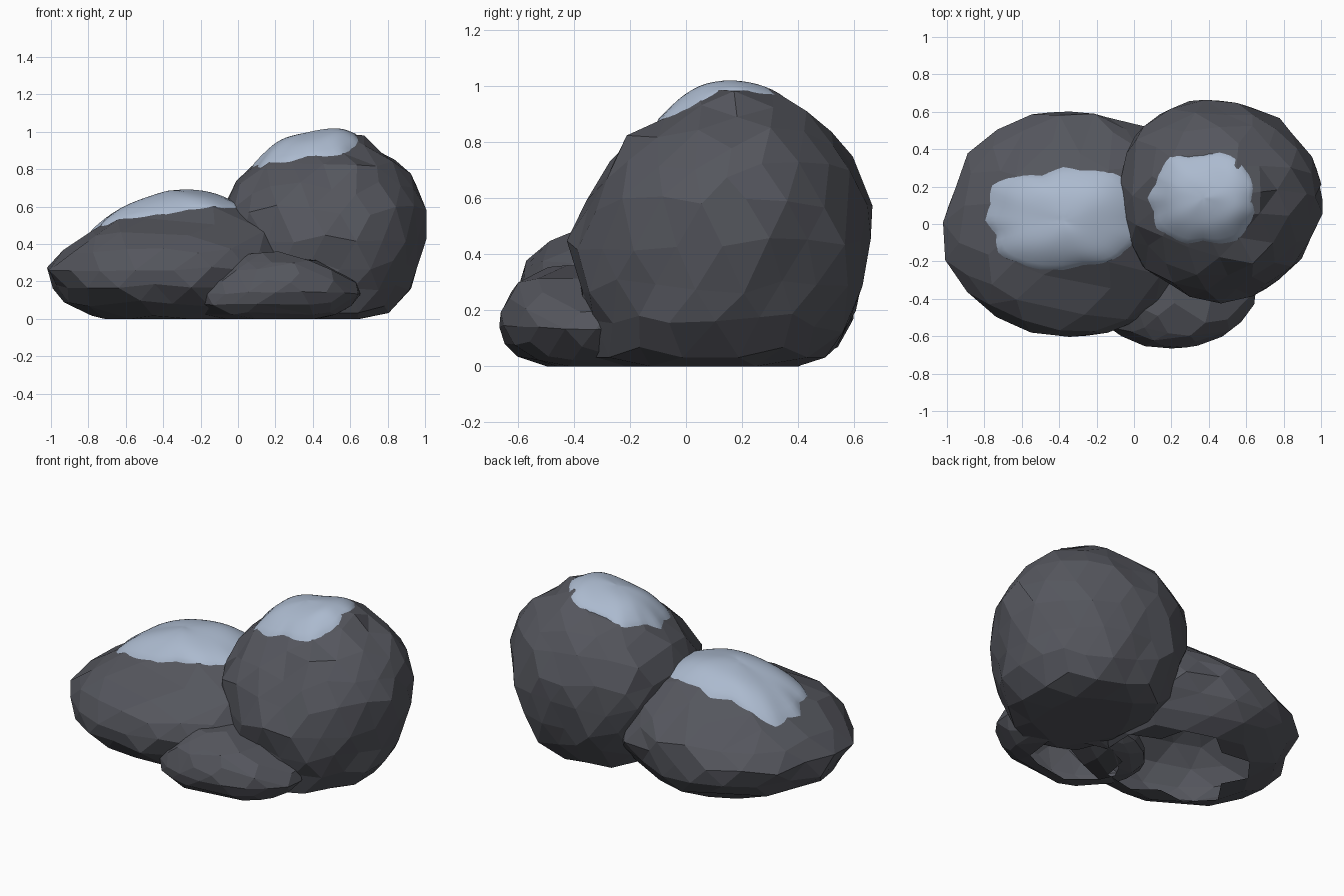
import bpy, bmesh, math, random
from mathutils import Vector
from mathutils.bvhtree import BVHTree

if "Cube" in bpy.data.objects:
    bpy.data.objects.remove(bpy.data.objects["Cube"])


def material(name, rgb):
    m = bpy.data.materials.new(name)
    m.diffuse_color = (*rgb, 1)
    m.use_nodes = True
    m.node_tree.nodes["Principled BSDF"].inputs["Base Color"].default_value = m.diffuse_color
    return m


stone = material("stone", (0.09, 0.093, 0.11))
snow = material("snow", (0.41, 0.49, 0.62))


def finish(bm, name, mat, smooth):
    me = bpy.data.meshes.new(name)
    bmesh.ops.recalc_face_normals(bm, faces=bm.faces)
    bm.to_mesh(me)
    me.materials.append(mat)
    for p in me.polygons:
        p.use_smooth = smooth
    ob = bpy.data.objects.new(name, me)
    bpy.context.collection.objects.link(ob)
    return ob


def sample(table, z):
    for a, b in zip(table, table[1:]):
        if z <= b[0]:
            f = max(0, (z - a[0]) / (b[0] - a[0]))
            return [u + (v - u) * f for u, v in zip(a[1:], b[1:])]
    return table[-1][1:]


def rock(name, table, subdiv, seed, power, jitter, zjit, base, open_base, flat,
         bumps=()):
    """Faceted boulder: table rows are z, x min, x max, y min, y max."""
    rnd = random.Random(seed)
    bm = bmesh.new()
    bmesh.ops.create_icosphere(bm, subdivisions=subdiv, radius=1)
    top = table[-1][0]
    for v in bm.verts:
        d = v.co.normalized()
        z = max(0, (d.z - base) / (1 - base)) * top
        x0, x1, y0, y1 = sample(table, z)
        a = math.atan2(d.y, d.x)
        c, s = math.cos(a), math.sin(a)
        k = (abs(c) ** power + abs(s) ** power) ** (-1 / power)
        for angle, amount in bumps:
            k *= 1 + amount * max(0, math.cos(a - math.radians(angle))) ** 5
        if d.z < base:
            k *= math.hypot(d.x, d.y) / math.sqrt(1 - base * base)
        if d.z > 0.999:
            k = 0
        k *= 1 + rnd.uniform(-jitter, jitter * 0.6)
        dz = rnd.uniform(-zjit, zjit) if z > 0.07 else 0
        v.co = ((x0 + x1) / 2 + c * k * (x1 - x0) / 2,
                (y0 + y1) / 2 + s * k * (y1 - y0) / 2, min(z + dz, top))
    if open_base:
        low = [f for f in bm.faces if max(v.co.z for v in f.verts) < 0.001]
        bmesh.ops.delete(bm, geom=low, context='FACES')
    # Merge nearly coplanar facets into larger planes
    bmesh.ops.dissolve_limit(bm, angle_limit=math.radians(flat),
                             verts=bm.verts, edges=bm.edges)
    bmesh.ops.triangulate(bm, faces=[f for f in bm.faces if len(f.verts) > 5])
    tree = BVHTree.FromBMesh(bm)
    finish(bm, name, stone, False)
    bm.free()
    return tree


def snow_cap(name, tree, cx, cy, rx, ry, depth, seed, power):
    """Soft sheet draped on a boulder, with a ragged rim tucked into it."""
    rnd = random.Random(seed)
    n, rings = 60, 14
    knots = [1 + rnd.uniform(-0.12, 0.08) for _ in range(n // 3)]
    bm = bmesh.new()
    rows = []
    for j in range(rings + 1):
        row = []
        for i in range(n if j else 1):
            a = 2 * math.pi * i / n
            c, s = math.cos(a), math.sin(a)
            k = (abs(c) ** power + abs(s) ** power) ** (-1 / power)
            f = j / rings
            p, q = knots[i // 3], knots[(i // 3 + 1) % len(knots)]
            rim = p + (q - p) * (i % 3) / 3
            k *= f * (1 + (rim - 1) * f ** 4)
            x, y = cx + rx * k * c, cy + ry * k * s
            hit = tree.ray_cast(Vector((x, y, 3)), Vector((0, 0, -1)))[0]
            z = (hit.z if hit else 0.4) + depth * (1 - f ** 4)
            row.append(bm.verts.new((x, y, z)))
        rows.append(row)
    for i in range(n):
        k = (i + 1) % n
        bm.faces.new((rows[0][0], rows[1][i], rows[1][k]))
        for a, b in zip(rows[1:], rows[2:]):
            bm.faces.new((a[i], b[i], b[k], a[k]))
    inner = [v for r in rows[:-1] for v in r]
    for _ in range(20):
        bmesh.ops.smooth_vert(bm, verts=inner, factor=0.5, use_axis_z=True)
    for v in rows[-1]:
        v.co.z -= 0.015
    finish(bm, name, snow, True)
    bm.free()


# Tall boulder on the right
tall = rock("tall_boulder", [
    (0.00, 0.12, 0.74, -0.32, 0.45), (0.04, 0.09, 0.83, -0.34, 0.53),
    (0.14, 0.03, 0.93, -0.37, 0.58), (0.37, -0.05, 0.99, -0.41, 0.67),
    (0.50, -0.09, 1.01, -0.41, 0.67), (0.64, -0.08, 1.01, -0.35, 0.63),
    (0.79, 0.07, 0.94, -0.23, 0.55), (0.88, 0.14, 0.80, -0.12, 0.48),
    (0.95, 0.23, 0.70, -0.01, 0.38), (0.99, 0.38, 0.65, 0.06, 0.26)],
    3, 4, 2.05, 0.05, 0.025, -0.78, False, 9, [(135, 0.09), (45, -0.04)])

# Low wide boulder on the left
low = rock("low_boulder", [
    (0.00, -0.74, 0.15, -0.36, 0.42), (0.03, -0.83, 0.20, -0.44, 0.49),
    (0.09, -0.92, 0.25, -0.53, 0.55), (0.18, -0.99, 0.30, -0.60, 0.61),
    (0.30, -1.01, 0.32, -0.61, 0.63), (0.38, -0.91, 0.30, -0.57, 0.57),
    (0.45, -0.82, 0.25, -0.50, 0.49), (0.49, -0.76, 0.21, -0.41, 0.45),
    (0.55, -0.65, 0.14, -0.29, 0.37), (0.62, -0.45, 0.03, -0.16, 0.26),
    (0.65, -0.34, -0.12, -0.04, 0.13)],
    3, 11, 2.05, 0.045, 0.015, -0.70, True, 8, [(225, 0.05)])

# Small boulder at the front
rock("front_boulder", [
    (0.00, -0.12, 0.48, -0.52, -0.05), (0.03, -0.21, 0.56, -0.61, -0.02),
    (0.08, -0.27, 0.62, -0.65, 0.02), (0.16, -0.25, 0.67, -0.67, 0.02),
    (0.24, -0.16, 0.59, -0.65, 0.00), (0.30, -0.08, 0.49, -0.60, -0.05),
    (0.34, -0.02, 0.39, -0.52, -0.10), (0.37, 0.10, 0.26, -0.40, -0.20)],
    3, 7, 2.1, 0.02, 0.008, -0.6, True, 15)

# Snow lying on the two larger boulders
snow_cap("tall_boulder_snow", tall, 0.37, 0.14, 0.29, 0.26, 0.04, 3, 2.5)
snow_cap("low_boulder_snow", low, -0.38, 0.02, 0.41, 0.28, 0.05, 5, 3.0)
